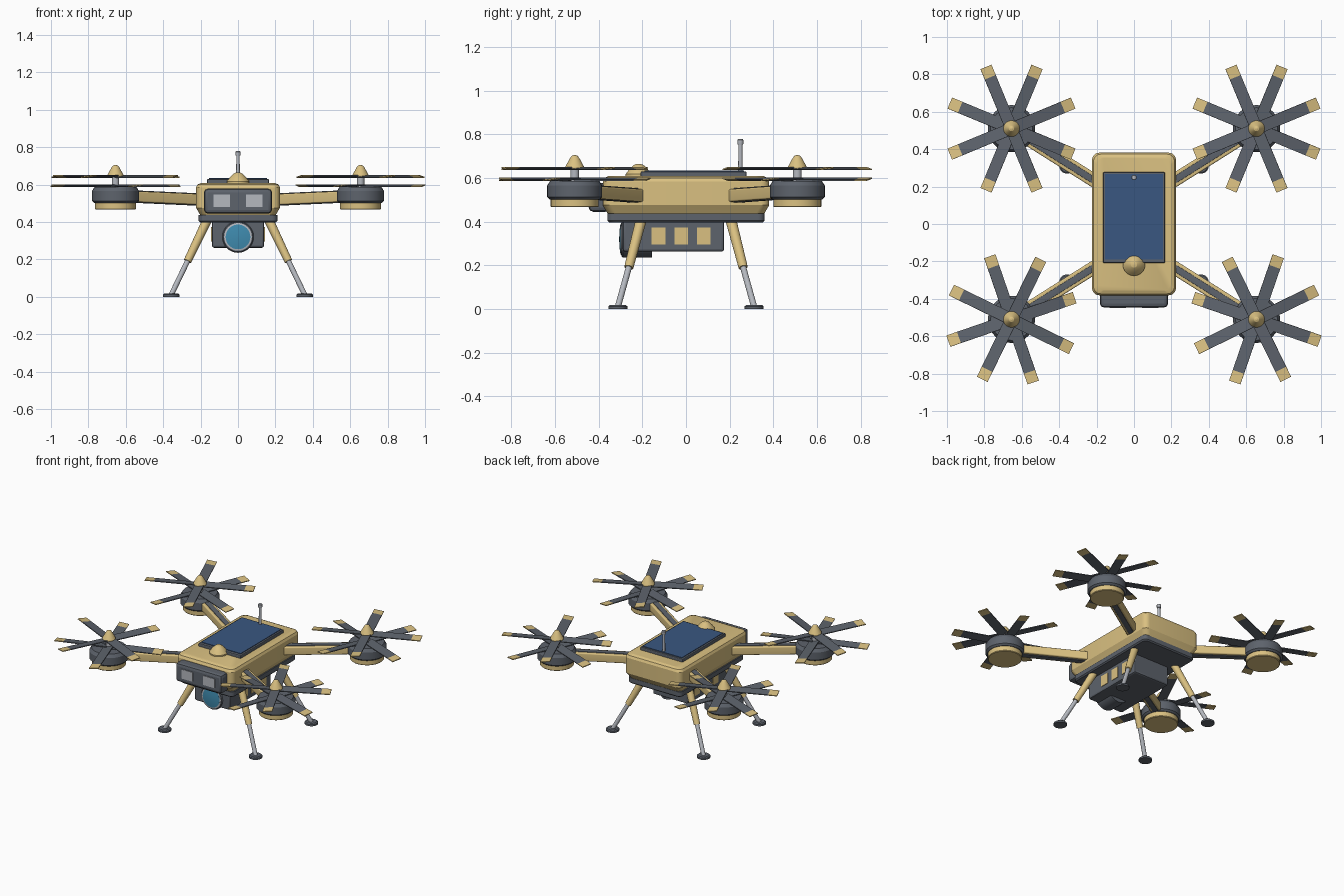
import bpy
import bmesh
from math import sin, cos, pi, radians
from mathutils import Matrix, Vector

cube = bpy.data.objects.get("Cube")
if cube:
    bpy.data.objects.remove(cube, do_unlink=True)


def material(name, rgb):
    m = bpy.data.materials.new(name)
    m.use_nodes = True
    m.diffuse_color = (*rgb, 1)
    m.node_tree.nodes["Principled BSDF"].inputs["Base Color"].default_value = (*rgb, 1)
    return m


TAN = material("sand tan", (0.70, 0.53, 0.22))
DARK = material("slate grey", (0.11, 0.125, 0.15))
BLUE = material("panel blue", (0.042, 0.095, 0.22))
GREY = material("light metal", (0.46, 0.48, 0.52))
TEAL = material("lens teal", (0.05, 0.26, 0.43))


# ---- helpers ----
def add_loft(bm, rings, mat=0):
    """Skin a list of closed rings and cap both ends."""
    loops = [[bm.verts.new(p) for p in ring] for ring in rings]
    faces = [bm.faces.new(loops[0][::-1]), bm.faces.new(loops[-1])]
    n = len(loops[0])
    for a, b in zip(loops, loops[1:]):
        for i in range(n):
            j = (i + 1) % n
            faces.append(bm.faces.new((a[i], a[j], b[j], b[i])))
    for f in faces:
        f.material_index = mat


def finish(name, bm, mats, matrix=Matrix()):
    bmesh.ops.recalc_face_normals(bm, faces=bm.faces)
    mesh = bpy.data.meshes.new(name)
    bm.to_mesh(mesh)
    bm.free()
    for m in mats:
        mesh.materials.append(m)
    ob = bpy.data.objects.new(name, mesh)
    ob.matrix_world = matrix
    bpy.context.collection.objects.link(ob)
    bpy.ops.object.select_all(action="DESELECT")
    ob.select_set(True)
    bpy.context.view_layer.objects.active = ob
    bpy.ops.object.shade_smooth_by_angle(angle=radians(20))
    return ob


def lathe(name, profile, mat, matrix=Matrix(), sides=32):
    """Revolve (radius, height) pairs about the local z axis."""
    bm = bmesh.new()
    add_loft(bm, [[(r * cos(2 * pi * i / sides), r * sin(2 * pi * i / sides), z)
                   for i in range(sides)] for r, z in profile])
    return finish(name, bm, [mat], matrix)


def rod(name, start, end, r0, r1, mat):
    d = Vector(end) - Vector(start)
    matrix = Matrix.Translation(start) @ d.to_track_quat("Z", "Y").to_matrix().to_4x4()
    return lathe(name, [(r0, 0), (r1, d.length)], mat, matrix, 24)


def slab(name, size, levels, radius, mat, matrix=Matrix()):
    """Rounded rectangle skinned through (height, inset) levels."""
    rings = []
    for z, inset in levels:
        ring = []
        for k, (sx, sy) in enumerate(((1, 1), (-1, 1), (-1, -1), (1, -1))):
            for i in range(7):
                a = (k + i / 6) * pi / 2
                ring.append((sx * (size[0] - radius) + cos(a) * radius - sx * inset,
                             sy * (size[1] - radius) + sin(a) * radius - sy * inset, z))
        rings.append(ring)
    bm = bmesh.new()
    add_loft(bm, rings)
    return finish(name, bm, [mat], matrix)


def box(name, low, high, bevel, mat):
    low, high = Vector(low), Vector(high)
    bm = bmesh.new()
    bmesh.ops.create_cube(bm, size=1, matrix=Matrix.Translation((low + high) / 2)
                          @ Matrix.Diagonal((*(high - low), 1)))
    if bevel:
        bmesh.ops.bevel(bm, geom=bm.edges[:], offset=bevel, segments=2,
                        profile=0.5, affect="EDGES")
    return finish(name, bm, [mat])


# ---- body ----
slab("body_shell", (0.224, 0.381),
     [(0.432, 0.025), (0.475, 0), (0.584, 0), (0.6, 0.008), (0.608, 0.025)], 0.038, TAN)
slab("belly_plate", (0.21, 0.36), [(0.396, 0.008), (0.404, 0), (0.436, 0)], 0.03, DARK)
box("panel_frame", (-0.166, -0.208, 0.6), (0.166, 0.277, 0.63), 0.006, DARK)
box("solar_panel", (-0.154, -0.19, 0.627), (0.154, 0.266, 0.634), 0, BLUE)

# ---- top dome and antenna ----
lathe("top_dome", [(0.06, 0.6), (0.06, 0.617), (0.047, 0.634), (0.03, 0.653),
                   (0.017, 0.662), (0.004, 0.665)], TAN, Matrix.Translation((0, -0.217, 0)))
rod("antenna_pole", (0, 0.249, 0.62), (0, 0.249, 0.76), 0.01, 0.009, GREY)
lathe("antenna_tip", [(0.013, 0.754), (0.014, 0.758), (0.014, 0.774), (0.011, 0.778)],
      GREY, Matrix.Translation((0, 0.249, 0)), 24)

# ---- front visor ----
box("visor", (-0.182, -0.446, 0.445), (0.182, -0.35, 0.578), 0.02, DARK)
for s, side in ((1, "left"), (-1, "right")):
    xs = sorted((s * 0.042, s * 0.13))
    box("visor_window_" + side, (xs[0], -0.45, 0.48), (xs[1], -0.443, 0.546), 0, GREY)

# ---- camera pod ----
box("camera_pod", (-0.14, -0.29, 0.262), (0.14, 0.175, 0.41), 0.012, DARK)
for s, side in ((1, "left"), (-1, "right")):
    xs = sorted((s * 0.137, s * 0.144))
    for i in range(3):
        y = -0.126 + i * 0.104
        box(f"pod_window_{side}_{i + 1}", (xs[0], y - 0.031, 0.296),
            (xs[1], y + 0.031, 0.373), 0, TAN)
lens_frame = Matrix.Translation((0, 0, 0.32)) @ Matrix.Rotation(radians(90), 4, "X")
lathe("lens_housing", [(0.085, 0.155), (0.085, 0.289), (0.079, 0.296)], DARK, lens_frame)
lathe("lens_ring", [(0.074, 0.29), (0.074, 0.298), (0.066, 0.3)], GREY, lens_frame)
lathe("lens", [(0.067, 0.29), (0.066, 0.301), (0.045, 0.304), (0.01, 0.306)], TEAL, lens_frame)


# ---- rotors ----
def rotor(name, centre, turn):
    """Four pitched blades with coloured tips."""
    bm = bmesh.new()
    w, t = 0.032, 0.003
    for k in range(4):
        spin = Matrix.Rotation(turn + k * pi / 2, 4, "Z") @ Matrix.Rotation(radians(8), 4, "X")
        for x0, x1, mat in ((0.01, 0.297, 0), (0.297, 0.357, 1)):
            add_loft(bm, [[spin @ Vector((x, y, z)) for y, z in
                           ((-w, -t), (w, -t), (w, t), (-w, t))] for x in (x0, x1)], mat)
    return finish(name, bm, [DARK, TAN], Matrix.Translation(centre))


# ---- four corners: arm, motor, rotors, leg ----
for sx, side in ((1, "left"), (-1, "right")):
    for sy, end in ((1, "rear"), (-1, "front")):
        tag = f"{end}_{side}"
        hub = Vector((sx * 0.655, sy * 0.51, 0))
        at_hub = Matrix.Translation(hub)

        # Arm beam with a dark core showing above and below
        root = Vector((sx * 0.17, sy * 0.205, 0.518))
        tip = Vector((hub.x, hub.y, 0.54))
        run = tip - root
        z_axis = run.normalized()
        x_axis = Vector((0, 0, 1)).cross(z_axis).normalized()
        y_axis = z_axis.cross(x_axis)
        basis = Matrix((x_axis, y_axis, z_axis)).transposed().to_4x4()
        frame = Matrix.Translation(root) @ basis
        slab("arm_" + tag, (0.036, 0.029), [(0, 0.006), (0.01, 0), (run.length, 0)],
             0.008, TAN, frame)
        slab("arm_core_" + tag, (0.018, 0.033), [(0.04, 0), (run.length - 0.08, 0)],
             0.002, DARK, frame)

        # Motor
        lathe("motor_base_" + tag, [(0.106, 0.466), (0.11, 0.47), (0.11, 0.515)], TAN, at_hub)
        lathe("motor_" + tag, [(0.114, 0.502), (0.126, 0.513), (0.126, 0.565),
                               (0.112, 0.587)], DARK, at_hub)
        lathe("shaft_" + tag, [(0.02, 0.58), (0.02, 0.65)], GREY, at_hub, 24)
        lathe("spinner_" + tag, [(0.043, 0.643), (0.043, 0.651), (0.022, 0.69),
                                 (0.014, 0.701), (0.004, 0.705)], TAN, at_hub)

        # Stacked pair of rotors, an eighth of a turn apart
        turn = radians(22.5 if sy > 0 else (26 if sx > 0 else 64))
        rotor("upper_rotor_" + tag, hub + Vector((0, 0, 0.643)), turn)
        rotor("lower_rotor_" + tag, hub + Vector((0, 0, 0.594)), turn + pi / 4)

        # Landing leg
        top = (sx * 0.165, sy * 0.205, 0.41)
        knee = (sx * 0.27, sy * 0.262, 0.19)
        foot = (sx * 0.357, sy * 0.312, 0.01)
        rod("upper_leg_" + tag, top, knee, 0.025, 0.021, TAN)
        rod("lower_leg_" + tag, knee, foot, 0.014, 0.014, GREY)
        lathe("foot_" + tag, [(0.043, 0), (0.043, 0.012), (0.036, 0.018)], DARK,
              Matrix.Translation((foot[0], foot[1], 0)), 24)
